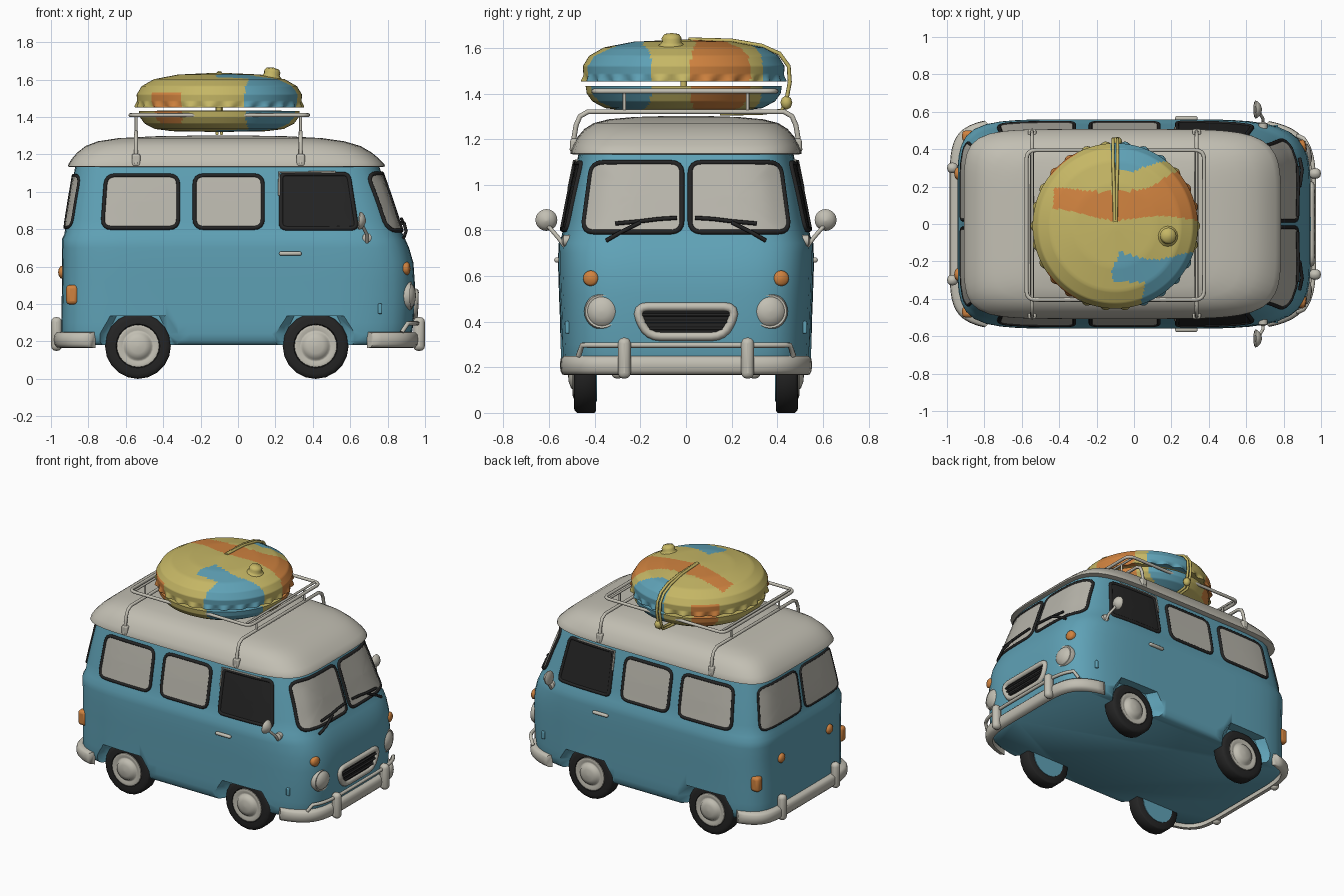
import bpy, bmesh, math
from mathutils import Vector, Matrix

if "Cube" in bpy.data.objects:
    bpy.data.objects.remove(bpy.data.objects["Cube"])

def material(name, r, g, b):
    m = bpy.data.materials.new(name)
    m.diffuse_color = (r, g, b, 1)
    m.use_nodes = True
    m.node_tree.nodes["Principled BSDF"].inputs["Base Color"].default_value = m.diffuse_color
    return m

BLUE = material("van_blue", .115, .36, .47)
CREAM = material("warm_grey", .54, .52, .45)
BLACK = material("black_rubber", .018, .018, .018)
ORANGE = material("orange", .63, .225, .05)
OLIVE = material("olive_yellow", .56, .47, .13)
GLASS = material("pale_glass", .48, .465, .41)

# Plan outline by height: z, half width, rear x, front x
BODY = [(.18, .52, -.925, .905), (.20, .54, -.94, .92), (.24, .547, -.945, .93), (.30, .55, -.945, .938),
        (.42, .553, -.943, .945), (.52, .557, -.94, .945), (.62, .56, -.94, .938), (.70, .56, -.942, .915),
        (.745, .558, -.942, .895), (.775, .545, -.928, .88), (.85, .53, -.918, .852), (.95, .511, -.902, .82),
        (1.05, .49, -.885, .785), (1.15, .468, -.868, .75)]
ROOF = [(1.132, .492, -.895, .77), (1.136, .507, -.91, .786), (1.15, .506, -.905, .782), (1.175, .495, -.89, .757),
        (1.21, .475, -.86, .715), (1.245, .445, -.815, .655), (1.27, .405, -.75, .57), (1.287, .34, -.64, .45),
        (1.297, .23, -.45, .27), (1.301, .1, -.2, .05)]

def power(sgn):  # squareness of the plan: rear is boxier than the nose
    return 5.5 if sgn > 0 else 7

def plan(z, tab=BODY):
    for p, q in zip(tab, tab[1:]):
        if z <= q[0]:
            t = (z - p[0]) / (q[0] - p[0])
            w, r, f = (p[i] + (q[i] - p[i]) * t for i in (1, 2, 3))
            return w, (r + f) / 2, (f - r) / 2
    return tab[-1][1], (tab[-1][2] + tab[-1][3]) / 2, (tab[-1][3] - tab[-1][2]) / 2

def ring_point(z, th, off=0, tab=BODY, woff=None):
    w, cx, a = plan(z, tab)
    c, s = math.cos(th), math.sin(th)
    n = power(c)
    r = (abs(c) ** n + abs(s) ** n) ** (-1 / n)
    return Vector((cx + (a + off) * c * r, (w + (off if woff is None else woff)) * s * r, z))

def side(sgn):
    def f(u, z, off=0):
        w, cx, a = plan(z)
        n = power(u - cx)
        return Vector((u, sgn * (w * max(0, 1 - abs((u - cx) / a) ** n) ** (1 / n) + off), z))
    return f

def end(sgn):
    def f(u, z, off=0):
        w, cx, a = plan(z)
        n = power(sgn)
        return Vector((cx + sgn * (a * max(0, 1 - abs(u / w) ** n) ** (1 / n) + off), u, z))
    return f

def make(name, verts, faces, *mats):
    me = bpy.data.meshes.new(name)
    me.from_pydata([tuple(v) for v in verts], [], faces)
    bm = bmesh.new()
    bm.from_mesh(me)
    bmesh.ops.recalc_face_normals(bm, faces=bm.faces)
    bm.to_mesh(me)
    bm.free()
    for m in mats:
        me.materials.append(m)
    ob = bpy.data.objects.new(name, me)
    bpy.context.collection.objects.link(ob)
    return ob

def loft(name, rings, mat, cap=True):
    n = len(rings[0])
    faces = [(i * n + j, i * n + (j + 1) % n, (i + 1) * n + (j + 1) % n, (i + 1) * n + j)
             for i in range(len(rings) - 1) for j in range(n)]
    if cap:
        faces += [tuple(range(n)), tuple(range((len(rings) - 1) * n, len(rings) * n))]
    return make(name, [p for r in rings for p in r], faces, mat)

def lathe(name, prof, loc, axis, mat, seg=24, ripple=None):
    M = Matrix.Translation(loc) @ Vector(axis).to_track_quat('Z', 'Y').to_matrix().to_4x4()
    rings = []
    for k, (r, h) in enumerate(prof):
        ring = []
        for j in range(seg):
            t = 2 * math.pi * j / seg
            rr = r + (ripple(k, t) if ripple else 0)
            ring.append(M @ Vector((rr * math.cos(t), rr * math.sin(t), h)))
        rings.append(ring)
    return loft(name, rings, mat)

def tube(name, pts, rad, mat, cyclic=False):
    cu = bpy.data.curves.new(name, 'CURVE')
    cu.dimensions = '3D'
    cu.bevel_depth, cu.bevel_resolution, cu.use_fill_caps = rad, 2, True
    sp = cu.splines.new('POLY')
    sp.points.add(len(pts) - 1)
    for p, v in zip(sp.points, pts):
        p.co = (*v, 1)
    sp.use_cyclic_u = cyclic
    cu.materials.append(mat)
    ob = bpy.data.objects.new(name, cu)
    bpy.context.collection.objects.link(ob)
    return ob

def box(name, loc, size, mat, bev):
    x, y, z = (s / 2 for s in size)
    r = [[Vector(loc) + Vector((a * x, b * y, h * z)) for a, b in ((-1, -1), (1, -1), (1, 1), (-1, 1))] for h in (-1, 1)]
    ob = loft(name, r, mat)
    m = ob.modifiers.new("round", 'BEVEL')
    m.width, m.segments = bev, 3
    return ob

def rounded(corners, r):
    out, n = [], len(corners)
    cs = [Vector(c) for c in corners]
    for i in range(n):
        p, c, q = cs[i - 1], cs[i], cs[(i + 1) % n]
        a, b = c + (p - c).normalized() * r, c + (q - c).normalized() * r
        out += [a * (1 - t) ** 2 + c * 2 * t * (1 - t) + b * t * t for t in (0, .25, .5, .75, 1)]
        b2 = q + (c - q).normalized() * r
        out += [b.lerp(b2, t) for t in (.2, .4, .6, .8)]
    return out

def pane(name, f, corners, r, glass, frame, rad):
    o = rounded(corners, r)
    c = sum(o, Vector((0, 0))) / len(o)
    loft(name, [[f(*c.lerp(p, k), .006) for p in o] for k in (1, .75, .5, .25, .002)], glass, cap=False)
    tube(name + "_frame", [f(*p, .002) for p in o], rad, frame, True)

# Body shell, with flared wheel arches cut out, and roof
TH = [2 * math.pi * j / 96 for j in range(96)]
body = loft("body", [[ring_point(p[0], t) for t in TH] for p in BODY], BLUE)
WHEELS = (-.535, .415)
ARCH = [(-.25, .1), (-.225, .24), (-.16, .335), (.16, .335), (.225, .24), (.25, .1)]
for s in (-1, 1):
    for wx in WHEELS:
        cut = loft("arch_cutter", [[Vector((wx + x * k, s * y, z)) for x, z in ARCH]
                                   for y, k in ((.475, .72), (.56, 1), (.75, 1))], BLUE)
        cut.hide_render = True
        md = body.modifiers.new("arch", 'BOOLEAN')
        md.operation, md.object, md.solver = 'DIFFERENCE', cut, 'EXACT'
        bpy.context.view_layer.objects.active = body
        bpy.ops.object.modifier_apply(modifier=md.name)
        bpy.data.objects.remove(cut)
loft("roof", [[ring_point(p[0], t, 0, ROOF) for t in TH] for p in ROOF], CREAM)

for s in (-1, 1):
    sd, front, rear = side(s), end(1), end(-1)
    # Side windows
    pane("rear_side_window", sd, [(-.725, .807), (-.32, .807), (-.32, 1.088), (-.705, 1.088)], .05, GLASS, BLACK, .011)
    pane("middle_side_window", sd, [(-.232, .807), (.132, .807), (.132, 1.088), (-.232, 1.088)], .05, GLASS, BLACK, .011)
    pane("cab_window", sd, [(.23, .805), (.635, .805), (.59, 1.095), (.23, 1.095)], .03, BLACK, BLACK, .012)
    tube("cab_window_trim", [sd(.22, .98, .01), sd(.22, 1.105, .012), sd(.52, 1.105, .012)], .006, CREAM)
    # Windscreen and rear panes
    pane("windscreen", front, [(s * .018, .793), (s * .453, .793), (s * .412, 1.098), (s * .018, 1.098)], .05, GLASS, BLACK, .011)
    pane("rear_window", rear, [(s * .022, .81), (s * .44, .81), (s * .40, 1.088), (s * .022, 1.088)], .05, GLASS, BLACK, .008)
    # Wipers
    tube("wiper_arm", [front(s * .35, .755, .01), front(s * .29, .79, .03), front(s * .2, .835, .03)], .009, BLACK)
    tube("wiper_blade", [front(s * u, z, .024) for u, z in ((.31, .83), (.2, .84), (.12, .85), (.04, .855))], .009, BLACK)
    # Lamps
    lathe("headlight", [(.078, -.05), (.08, 0), (.073, .014), (.064, .012), (.055, .022), (.03, .033), (.003, .036)],
          front(s * .367, .445, -.012), (1, s * .12, 0), CREAM, 24)
    lathe("front_indicator", [(.034, -.03), (.034, .006), (.025, .014), (.003, .018)], front(s * .417, .59), (1, s * .2, 0), ORANGE, 16)
    lathe("rear_round_lamp", [(.033, -.03), (.033, .008), (.022, .018), (.003, .022)], rear(s * .27, .57), (-1, 0, 0), ORANGE, 16)
    box("tail_lamp", rear(s * .47, .45, -.006), (.065, .06, .105), ORANGE, .02)
    # Door handle and side marker
    box("door_handle", sd(.28, .67, .005), (.12, .026, .022), CREAM, .01)
    box("side_marker", sd(.76, .375, .003), (.022, .022, .055), BLUE, .006)
    # Wing mirror
    b = sd(.69, .73)
    lathe("mirror_base", [(.025, -.02), (.025, .012), (.01, .02)], sd(.69, .755, 0), (0, s, 0), CREAM, 12)
    tube("mirror_arm", [b, b + Vector((0, s * .03, .04)), Vector((.665, s * .605, .82))], .009, CREAM)
    lathe("mirror", [(.04, -.012), (.048, -.006), (.045, .005), (.03, .02), (.004, .03)], (.655, s * .612, .845), (1, 0, -.1), CREAM, 20)
    # Bumper overriders
    box("front_overrider", (.968, s * .27, .24), (.062, .056, .18), CREAM, .025)
    box("rear_overrider", (-.97, s * .3, .24), (.058, .056, .18), CREAM, .025)
    # Wheels with a blue inner disc
    for wx in WHEELS:
        lathe("tyre", [(.11, -.095), (.168, -.095), (.176, -.088), (.176, -.012), (.166, -.002), (.15, .002),
                       (.118, .002), (.112, -.01)], (wx, s * .49, .176), (0, s, 0), BLACK, 20)
        lathe("hub_cap", [(.114, -.02), (.113, .003), (.1, .007), (.085, -.002), (.075, .0), (.068, .014), (.04, .024), (.004, .028)],
              (wx, s * .49, .176), (0, s, 0), CREAM, 24)
        lathe("inner_disc", [(.125, -.099), (.125, -.09)], (wx, s * .49, .176), (0, s, 0), BLUE, 20)

# Bumpers wrap the ends of the body
for name, mid, half in (("front_bumper", 0, 52), ("rear_bumper", math.pi, 50)):
    prof = [(0, .165), (.03, .168), (.042, .185), (.045, .21), (.042, .235), (.03, .248), (0, .25)]
    angs = [mid + math.radians(half * k / 24) for k in range(-24, 25)]
    loft(name, [[ring_point(.21, t, o, BODY, o * .7) + Vector((0, 0, z - .21)) for o, z in prof] for t in angs], CREAM)
bar = [ring_point(.25, math.radians(-42), .02)] + [ring_point(.297, math.radians(2 * k), .025) for k in range(-20, 21)]
tube("front_bumper_bar", bar + [ring_point(.25, math.radians(42), .02)], .012, CREAM)

# Grille
f = end(1)
mouth = [(-.17, .335), (.17, .335), (.225, .465), (-.225, .465)]
pane("grille", f, mouth, .06, BLACK, CREAM, .02)
for z, u in ((.37, .16), (.40, .18), (.43, .19)):
    tube("grille_slat", [f(u * k / 4, z, .01) for k in range(-4, 5)], .007, BLACK)

# Roof rack
for x in (-.545, .335):
    half = [(.50, 1.15), (.482, 1.26), (.465, 1.30), (.43, 1.32)]
    path = [(x, y, z) for y, z in half] + [(x, -y, z) for y, z in reversed(half)]
    tube("rack_crossbar", path, .011, CREAM)
    for s in (-1, 1):
        box("rack_foot", (x, s * .49, 1.17), (.045, .035, .065), CREAM, .01)
        tube("rack_post", [(x, s * .27, 1.32), (x, s * .27, 1.41)], .008, CREAM)
rail = rounded([(-.575, -.405), (.375, -.405), (.375, .395), (-.575, .395)], .05)
tube("rack_top_rail", [(p.x, p.y, 1.41) for p in rail], .011, CREAM, True)
for x in (-.545, .335):
    tube("rack_inner_rail", [(x, -.4, 1.41), (x, .39, 1.41)], .008, CREAM)

# Patchwork round float, upper and lower halves
def refine(prof, n=8):
    out = [tuple(Vector(a).lerp(Vector(b), k / n)) for a, b in zip(prof, prof[1:]) for k in range(n)]
    return out + [prof[-1]]

def patch(c):
    x, y = c.x, c.y
    wave = .012 * math.sin(12 * x)
    low_edge = .03 + max(0, -x - .1) * .12 + wave
    high_edge = .18 + wave + .1 * min(1, max(0, (x - .08) / .15))
    if x > -.43 and low_edge < y < high_edge:
        return 1
    if x < -.3 and abs(y) > .26 and math.hypot(x + .1, y + .01) > .40 and c.z < 1.53:
        return 1
    if y < -.17 - .02 * math.sin(14 * x) and x > -.1 + .02 * math.sin(30 * y) and (y > -.31 or x > .06 + .2 * (y + .31)):
        return 2
    if y > .28 + .25 * abs(x + .01) + wave and -.12 < x < .24:
        return 2
    return 0

C = (-.1, -.01, 0)
scallop = lambda k, t: max(0, 1 - abs(k - 9) / 7) * (.004 + .012 * math.cos(26 * t))
top = lathe("float_top", refine([(.4, 1.458), (.438, 1.452), (.44, 1.485), (.442, 1.52), (.415, 1.565), (.35, 1.602),
                                 (.22, 1.627), (.004, 1.637)]), C, (0, 0, 1), OLIVE, 208, scallop)
low = lathe("float_bottom", refine([(.004, 1.32), (.25, 1.324), (.345, 1.336), (.4, 1.365), (.425, 1.40), (.43, 1.432), (.3, 1.434)]),
            C, (0, 0, 1), OLIVE, 168)
for ob in (top, low):
    ob.data.materials.append(ORANGE)
    ob.data.materials.append(BLUE)
    for p in ob.data.polygons:
        p.material_index = patch(p.center)
lathe("float_core", [(.015, 1.425), (.015, 1.465)], C, (0, 0, 1), OLIVE, 12)
lathe("float_valve", [(.068, -.03), (.064, 0), (.05, .01), (.042, .02), (.044, .036), (.034, .052), (.004, .058)],
      (.178, -.063, 1.607), (.15, 0, 1), OLIVE, 16)

# Strap around the float
for dx in (-.012, .012):
    tube("strap", [(-.1 + dx * k, y, z) for k, y, z in ((.3, .01, 1.637), (.6, .2, 1.632), (1, .33, 1.61), (1, .41, 1.575),
         (1, .45, 1.52), (1, .455, 1.45), (1, .44, 1.37), (1, .42, 1.325), (1, .33, 1.315), (1, .15, 1.312))], .009, OLIVE)
lathe("strap_knot", [(.004, -.03), (.02, -.02), (.026, 0), (.02, .02), (.004, .03)], (-.09, .44, 1.36), (0, 0, 1), OLIVE, 12)

# Smooth shading with crisp edges
for ob in bpy.data.objects:
    ob.select_set(ob.type == 'MESH')
bpy.context.view_layer.objects.active = body
bpy.ops.object.shade_smooth_by_angle(angle=math.radians(60))
